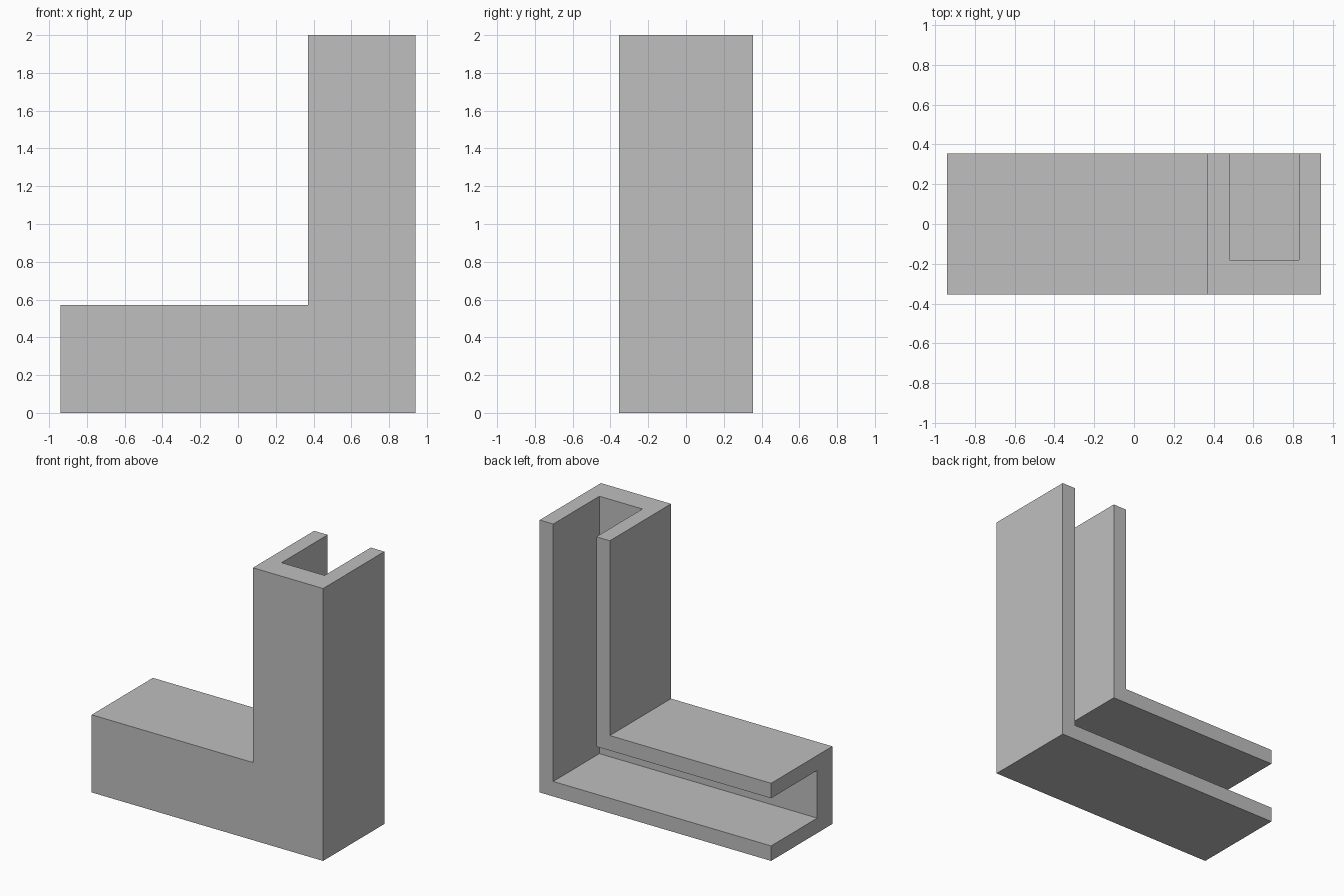
import bpy, bmesh

cube = bpy.data.objects.get("Cube")
if cube:
    bpy.data.objects.remove(cube, do_unlink=True)

# Overall sizes
HALF_LEN, HEIGHT, HALF_DEPTH = 0.94, 2.0, 0.355
ARM, WALL, WEB_Y = 0.57, 0.11, -0.18

# Grey material
grey = bpy.data.materials.new("light_grey")
grey.use_nodes = True
colour = (0.52, 0.52, 0.52, 1)
grey.diffuse_color = colour
grey.node_tree.nodes["Principled BSDF"].inputs["Base Color"].default_value = colour

# Channel section: distance in from the outer side, and depth
section = [
    (0, -HALF_DEPTH), (0, HALF_DEPTH), (WALL, HALF_DEPTH), (WALL, WEB_Y),
    (ARM - WALL, WEB_Y), (ARM - WALL, HALF_DEPTH), (ARM, HALF_DEPTH), (ARM, -HALF_DEPTH),
]

# Sweep the section down the upright, round the mitred corner and along the foot
bm = bmesh.new()
stations = [
    lambda d: (HALF_LEN - d, HEIGHT),
    lambda d: (HALF_LEN - d, d),
    lambda d: (-HALF_LEN, d),
]
rings = []
for place in stations:
    ring = []
    for d, y in section:
        x, z = place(d)
        ring.append(bm.verts.new((x, y, z)))
    rings.append(ring)
n = len(section)
for a, b in zip(rings, rings[1:]):
    for i in range(n):
        j = (i + 1) % n
        bm.faces.new((a[i], a[j], b[j], b[i]))

# End caps, then merge the flat faces across the mitre
bm.faces.new(rings[0])
bm.faces.new(rings[-1][::-1])
bmesh.ops.recalc_face_normals(bm, faces=bm.faces)
bmesh.ops.dissolve_limit(bm, angle_limit=0.01, verts=bm.verts, edges=bm.edges)

mesh = bpy.data.meshes.new("corner_channel")
bm.to_mesh(mesh)
bm.free()
mesh.materials.append(grey)
channel = bpy.data.objects.new("corner_channel", mesh)
bpy.context.collection.objects.link(channel)
